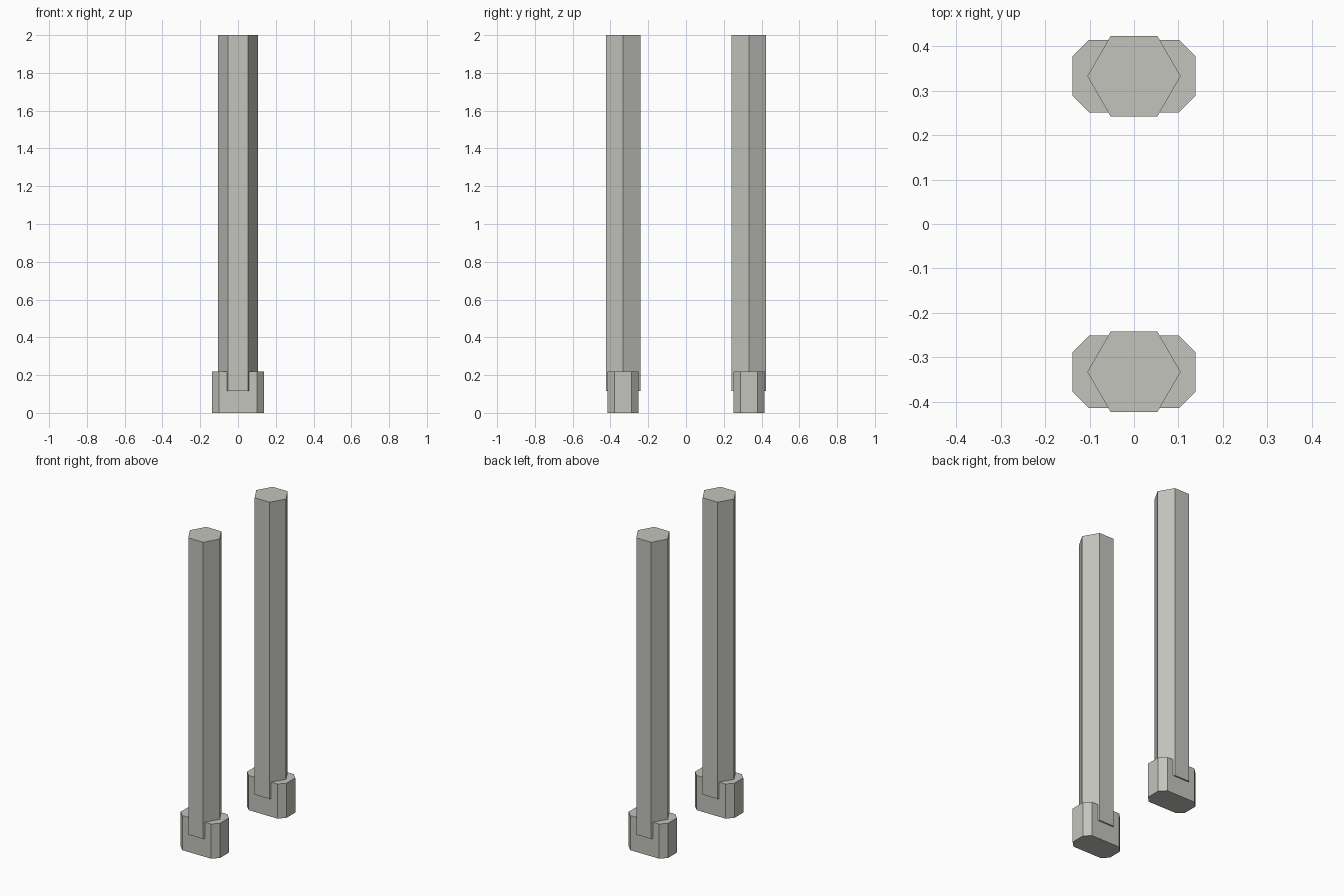
import bpy, bmesh, math

if "Cube" in bpy.data.objects:
    bpy.data.objects.remove(bpy.data.objects["Cube"])

stone = bpy.data.materials.new("pale warm grey")
stone.diffuse_color = (0.55, 0.55, 0.51, 1)
stone.use_nodes = True
stone.node_tree.nodes["Principled BSDF"].inputs["Base Color"].default_value = stone.diffuse_color


def prism(name, outline, z0, z1, y):
    """Extrude a closed XY outline from z0 to z1, centred at the given y."""
    bm = bmesh.new()
    base = bm.faces.new([bm.verts.new((px, py, z0)) for px, py in outline])
    top = bmesh.ops.extrude_face_region(bm, geom=[base])["geom"]
    verts = [g for g in top if isinstance(g, bmesh.types.BMVert)]
    bmesh.ops.translate(bm, verts=verts, vec=(0, 0, z1 - z0))
    bmesh.ops.recalc_face_normals(bm, faces=bm.faces)
    mesh = bpy.data.meshes.new(name)
    bm.to_mesh(mesh)
    bm.free()
    mesh.materials.append(stone)
    obj = bpy.data.objects.new(name, mesh)
    obj.location.y = y
    bpy.context.collection.objects.link(obj)
    return obj


# Hexagonal post section, corners pointing along x
R = 0.105
hexagon = [(R * math.cos(math.radians(a)), R * math.sin(math.radians(a)))
           for a in range(0, 360, 60)]

# Chamfered rectangular foot section
W, D, C = 0.138, 0.082, 0.037
octagon = [(W, -D + C), (W, D - C), (W - C, D), (-W + C, D),
           (-W, D - C), (-W, -D + C), (-W + C, -D), (W - C, -D)]

# A matching post and foot at the front and the back
for side, y in (("front", -0.333), ("back", 0.333)):
    prism(side + "_foot", octagon, 0.0, 0.22, y)
    prism(side + "_post", hexagon, 0.115, 2.0, y)
